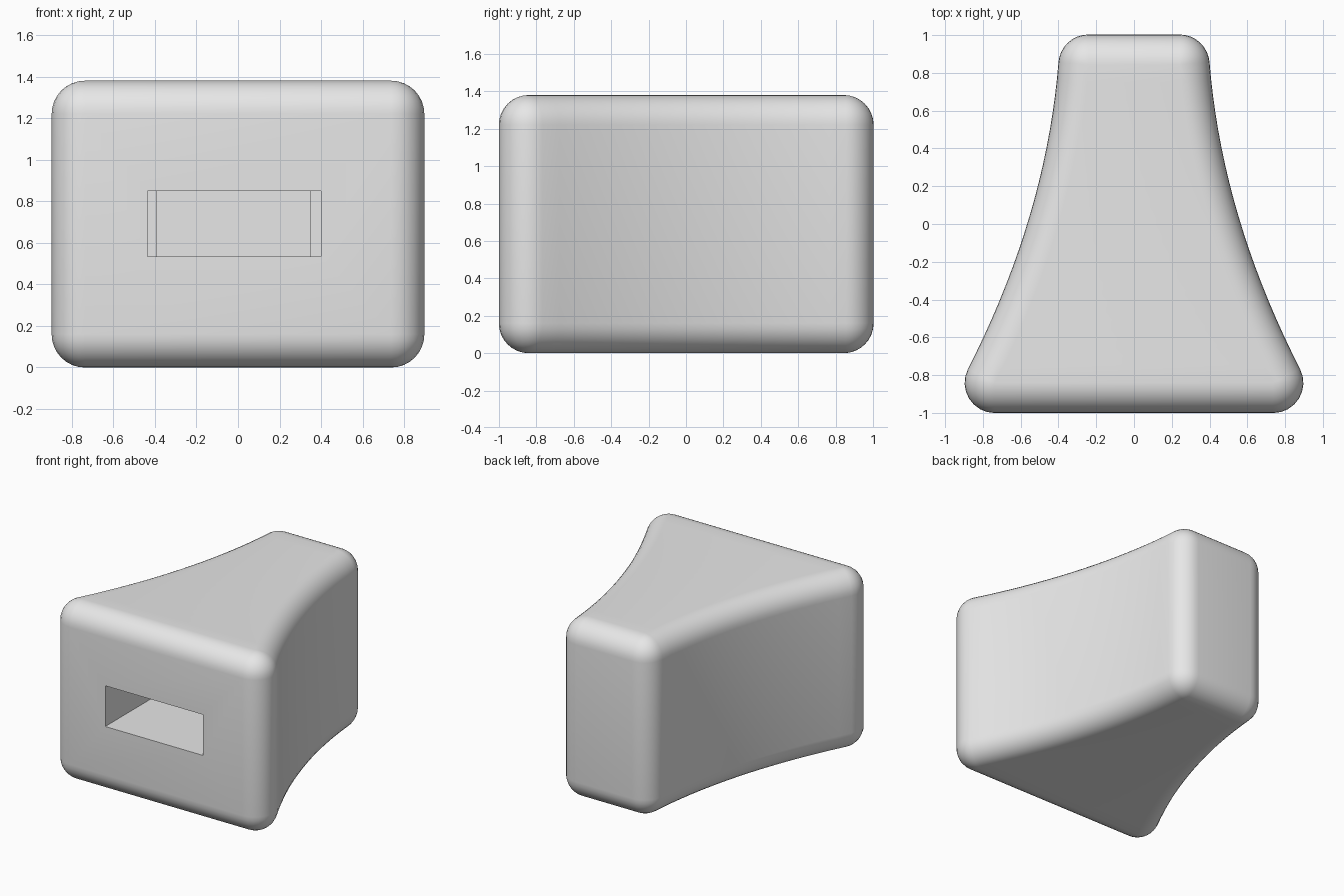
import bpy, bmesh
from math import sin, cos, pi, atan2
from mathutils import Vector

if "Cube" in bpy.data.objects:
    bpy.data.objects.remove(bpy.data.objects["Cube"])

RADIUS, HEIGHT = 0.16, 1.38
SIDE_STEPS, CORNER_STEPS = 18, 8

grey = bpy.data.materials.new("plain grey")
grey.use_nodes = True
grey.diffuse_color = (0.8, 0.8, 0.8, 1)
grey.node_tree.nodes["Principled BSDF"].inputs["Base Color"].default_value = (0.8, 0.8, 0.8, 1)


def make_object(name, bm):
    bmesh.ops.recalc_face_normals(bm, faces=bm.faces)
    mesh = bpy.data.meshes.new(name)
    bm.to_mesh(mesh)
    bm.free()
    mesh.materials.append(grey)
    obj = bpy.data.objects.new(name, mesh)
    bpy.context.collection.objects.link(obj)
    return obj


def side_point(t):
    """Core point and normal angle on the concave flank, t from front to back."""
    y = -0.768 + t * 1.624
    d = 0.856 - y
    x = 0.40 + 0.08 * d + 0.1325 * d * d
    angle = atan2(0.08 + 0.265 * d, 1) * -1
    if t == 1:
        angle = -0.08
    # the flank narrows to the back, so its normal leans backward
    angle = -angle
    core = Vector((x, y)) - RADIUS * Vector((cos(angle), sin(angle)))
    return core, angle


# Half of the plan: front corner fan, concave flank, back corner fan
flank = [side_point(i / SIDE_STEPS) for i in range(SIDE_STEPS + 1)]


def fan(core, start, end):
    return [(core, start + (end - start) * i / CORNER_STEPS) for i in range(CORNER_STEPS + 1)]


half = (fan(flank[0][0], -pi / 2, flank[0][1]) + flank[1:-1]
        + fan(flank[-1][0], abs(flank[-1][1]), pi / 2))
plan = half + [(Vector((-c.x, c.y)), pi - a) for c, a in reversed(half)]

# Body: stacked rings with quarter-round top and bottom edges
bm = bmesh.new()
rings = []
for base, start in ((RADIUS, -pi / 2), (HEIGHT - RADIUS, 0)):
    for i in range(CORNER_STEPS + 1):
        phi = start + i / CORNER_STEPS * pi / 2
        reach = RADIUS * cos(phi)
        rings.append([bm.verts.new((c.x + reach * cos(a), c.y + reach * sin(a),
                                    base + RADIUS * sin(phi))) for c, a in plan])
for low, high in zip(rings, rings[1:]):
    for i in range(len(plan)):
        j = (i + 1) % len(plan)
        bm.faces.new((low[i], low[j], high[j], high[i]))
bm.faces.new(rings[0])
bm.faces.new(rings[-1])
bmesh.ops.remove_doubles(bm, verts=bm.verts, dist=0.0005)
body = make_object("body", bm)

# Slot cutter: wide pocket with a slightly narrower back
bm = bmesh.new()
outline = [(-0.435, -1.2), (0.40, -1.2), (0.40, 0), (0.35, 0),
           (0.35, 0.4), (-0.39, 0.4), (-0.39, 0), (-0.435, 0)]
face = bm.faces.new([bm.verts.new((x, y, 0.535)) for x, y in outline])
top = bmesh.ops.extrude_face_region(bm, geom=[face])["geom"]
bmesh.ops.translate(bm, verts=[v for v in top if isinstance(v, bmesh.types.BMVert)],
                    vec=(0, 0, 0.315))
cutter = make_object("slot_cutter", bm)
cutter.hide_render = True

cut = body.modifiers.new("slot", "BOOLEAN")
cut.operation = "DIFFERENCE"
cut.solver = "EXACT"
cut.object = cutter
bpy.context.view_layer.objects.active = body
body.select_set(True)
cutter.select_set(False)
bpy.ops.object.modifier_apply(modifier=cut.name)
bpy.data.objects.remove(cutter)
bpy.ops.object.shade_smooth_by_angle(angle=pi / 6)
